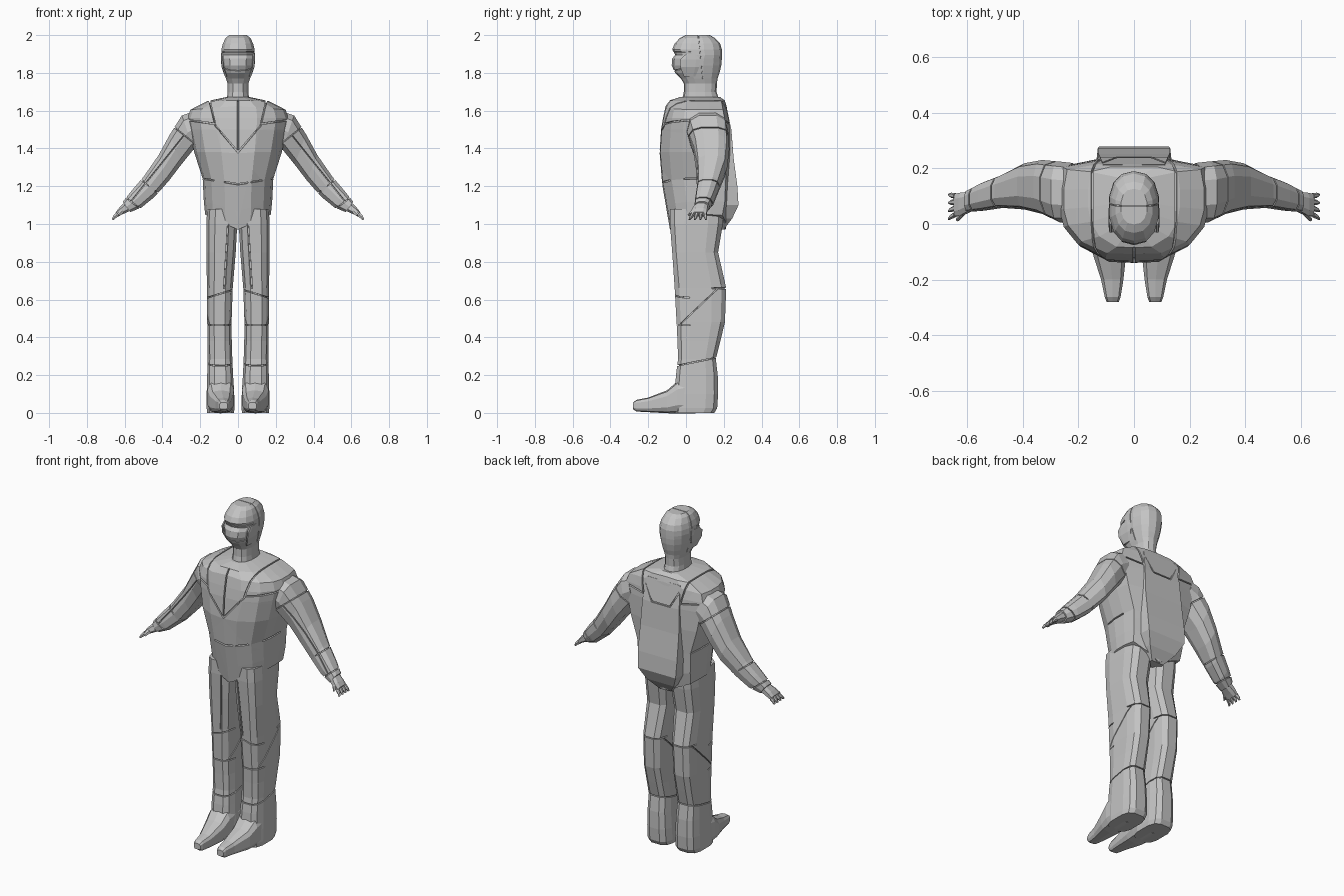
import bpy, bmesh, math
from mathutils import Vector as V

if "Cube" in bpy.data.objects:
    bpy.data.objects.remove(bpy.data.objects["Cube"])

grey = bpy.data.materials.new("plain grey")
grey.diffuse_color = (0.55, 0.55, 0.55, 1)
grey.use_nodes = True
grey.node_tree.nodes["Principled BSDF"].inputs["Base Color"].default_value = grey.diffuse_color


def oval(c, u, v, n=12, p=0.75):
    """Rounded ring around c spanned by the half axes u and v."""
    pts = []
    for i in range(n):
        a = 2 * math.pi * (i + 0.5) / n
        k, s = math.cos(a), math.sin(a)
        pts.append(V(c) + V(u) * math.copysign(abs(k) ** p, k) + V(v) * math.copysign(abs(s) ** p, s))
    m = max(abs((q - V(c)).dot(V(u))) for q in pts) / V(u).length_squared
    return [V(c) + (q - V(c)) / m for q in pts]


def slab(z, x0, x1, y0, y1, n=12, p=0.75):
    """Horizontal oval ring filling a rectangle."""
    return oval(((x0 + x1) / 2, (y0 + y1) / 2, z), ((x1 - x0) / 2, 0, 0), (0, (y1 - y0) / 2, 0), n, p)


def cut_grooves(bm, seams, width):
    """Cut each seam plane, then sink a narrow channel along the edges that pass its test."""
    planes = [(V(p), V(n).normalized(), t) for p, n, t in seams]
    for p, n, t in planes:
        bmesh.ops.bisect_plane(bm, geom=bm.verts[:] + bm.edges[:] + bm.faces[:],
                               dist=1e-5, plane_co=p, plane_no=n)
    chosen = set()
    for p, n, t in planes:
        for e in bm.edges:
            if all(abs((v.co - p).dot(n)) < 1e-4 for v in e.verts):
                m = (e.verts[0].co + e.verts[1].co) / 2
                if t(m.x, m.y, m.z):
                    chosen.add(e)
    bmesh.ops.remove_doubles(bm, verts=bm.verts[:], dist=0.003)
    chosen = [e for e in chosen if e.is_valid]
    strip = bmesh.ops.bevel(bm, geom=chosen, offset=width, offset_type='OFFSET', segments=1,
                            profile=0.5, affect='EDGES', clamp_overlap=False)["faces"]
    bmesh.ops.inset_region(bm, faces=[f for f in strip if f.is_valid], thickness=0.0005,
                           depth=-0.012 * width / 0.004, use_even_offset=False)


def loft(name, rings, seams=(), mirror=False, width=0.004):
    bm = bmesh.new()
    vs = [[bm.verts.new(p) for p in r] for r in rings]
    n = len(rings[0])
    for a, b in zip(vs, vs[1:]):
        for i in range(n):
            bm.faces.new((a[i], a[(i + 1) % n], b[(i + 1) % n], b[i]))
    bm.faces.new(vs[0][::-1])
    bm.faces.new(vs[-1])
    bmesh.ops.recalc_face_normals(bm, faces=bm.faces[:])
    if seams:
        cut_grooves(bm, seams, width)
    me = bpy.data.meshes.new(name)
    bm.to_mesh(me)
    bm.free()
    me.materials.append(grey)
    ob = bpy.data.objects.new(name, me)
    bpy.context.collection.objects.link(ob)
    if mirror:
        ob.modifiers.new("Mirror", 'MIRROR').use_axis[0] = True
    return ob


def both(p, n, test):
    """Seam repeated on the left and right."""
    return [((s * p[0], p[1], p[2]), (s * n[0], n[1], n[2]),
             lambda x, y, z, s=s: s * x > 0 and test(s * x, y, z)) for s in (1, -1)]


# torso: rounded chest, flat back, pointed lower hem
half = [(0, 0), (.38, .01), (.75, .14), (.94, .32), (1, .5), (1, .72), (.95, .94), (.5, 1), (0, 1)]
outline = half + [(-x, y) for x, y in half[-2:0:-1]]
sections = [(1.05, .174, -.085, .21, .08), (1.12, .181, -.102, .225, .05), (1.24, .187, -.126, .232, .03),
            (1.38, .232, -.14, .236, 0), (1.5, .257, -.132, .232, 0), (1.56, .268, -.122, .225, 0),
            (1.605, .252, -.108, .215, -.02), (1.65, .165, -.085, .205, -.005),
            (1.672, .062, -.03, .18, 0)]
rings = [[V((x * w, yf + t * (yb - yf), z - d * (1 - abs(x)))) for x, t in outline]
         for z, w, yf, yb, d in sections]
seams = (both((0, 0, 1.21), (-.16, 0, 1), lambda x, y, z: y < .2)
         + both((0, 0, 1.38), (-.14, 0, .12), lambda x, y, z: x < .122 and y < .05)
         + both((.12, 0, 1.52), (.13, 0, -.03), lambda x, y, z: z > 1.525)
         + both((.12, 0, 1.53), (-.02, 0, .15), lambda x, y, z: x > .12)
         + [((0, 0, 0), (1, 0, 0), lambda x, y, z: y < 0 and 1.39 < z < 1.65)])
loft("torso", rings, seams)

# raised back plate with a collar cut-out line
back = [(.97, .04, .2), (1.03, .09, .245), (1.1, .125, .278), (1.2, .13, .272), (1.35, .128, .252),
        (1.5, .122, .24), (1.63, .11, .213)]
rings = [[V((w + .014, .14, z)), V((w, yb, z)), V((-w, yb, z)), V((-w - .014, .14, z))] for z, w, yb in back]
loft("back_plate", rings,
     both((.06, 0, 1.5), (.11, 0, -.06), lambda x, y, z: z > 1.5 and y > .2)
     + [((0, 0, 1.5), (0, 0, 1), lambda x, y, z: abs(x) < .061 and y > .2)])

# head and neck
head = [(1.65, .06, -.02, .175), (1.70, .055, -.01, .16), (1.745, .055, -.01, .162), (1.77, .064, -.025, .165),
        (1.80, .073, -.055, .175), (1.84, .083, -.073, .184), (1.875, .088, -.07, .187),
        (1.895, .089, -.055, .187), (1.925, .088, -.07, .187), (1.955, .08, -.058, .178),
        (1.985, .066, -.03, .15), (2.0, .046, .0, .125)]
face = lambda x, y, z: y < .03
loft("head", [slab(z, -w, w, a, b, 14, .85) for z, w, a, b in head],
     [((0, 0, 1.91), (0, 0, 1), face), ((0, 0, 1.825), (0, -.2, 1), face),
      ((0, .085, 1.8), (0, 1, .1), lambda x, y, z: z > 1.78)], width=.002)
# cheek guards on the sides of the face
loft("cheek_guard", [slab(z, x - .012, x, a, b, 8, .6) for z, x, a, b in
                     [(1.78, .069, -.01, .05), (1.83, .087, -.03, .07), (1.87, .091, -.03, .075),
                      (1.9, .09, 0, .06)]], mirror=True)

# legs with knee and boot seams
leg = [(0, .022, .163, -.06, .15), (.025, .018, .166, -.06, .165), (.1, .02, .166, -.06, .17),
       (.2, .026, .163, -.053, .168), (.285, .03, .161, -.042, .158), (.38, .033, .161, -.045, .182),
       (.48, .034, .163, -.05, .206), (.66, .028, .164, -.06, .213), (.85, .012, .168, -.073, .17),
       (1.0, .004, .168, -.085, .195), (1.08, .003, .163, -.085, .2)]
diag = V((0, -.18, .19))
leg_seams = [((0, .05, .27), (0, -.2, 1), lambda x, y, z: True),
             ((0, 0, .465), (0, 0, 1), lambda x, y, z: y < .0),
             ((0, -.02, .48), diag, lambda x, y, z: -.03 < y < .16),
             ((.03, 0, .65), (.3, 0, 1), lambda x, y, z: y < .06),
             ((0, 0, .66), (0, 0, 1), lambda x, y, z: y > .15),
             ((.055, 0, .97), (1, 0, .06), lambda x, y, z: z > .66 and y < 0)]
loft("leg", [slab(z, a, b, c, d, 12, .62) for z, a, b, c, d in leg], leg_seams, True, .003)

# tapered boots
foot = [(.05, .022, .163, 0, .19), (-.045, .022, .161, 0, .165), (-.1, .027, .15, 0, .118),
        (-.2, .038, .118, .005, .08), (-.262, .048, .105, .008, .068), (-.28, .055, .098, .02, .055)]
loft("boot_toe", [oval(((a + b) / 2, y, (lo + hi) / 2), ((b - a) / 2, 0, 0), (0, 0, (hi - lo) / 2), 10, .6)
                  for y, a, b, lo, hi in foot], mirror=True)

# arms: upper x,z / lower x,z / y range
arm = [(.25, 1.59, .19, 1.43, .01, .215), (.297, 1.575, .235, 1.395, .01, .22),
       (.36, 1.475, .30, 1.315, .04, .226), (.42, 1.365, .365, 1.23, .055, .215),
       (.50, 1.25, .44, 1.145, .06, .175), (.56, 1.18, .51, 1.088, .05, .15),
       (.61, 1.118, .57, 1.063, .045, .122)]


def arm_ring(a, b, c, d, y0, y1, n=10, p=.75):
    return oval(((a + c) / 2, (y0 + y1) / 2, (b + d) / 2), ((a - c) / 2, 0, (b - d) / 2),
                (0, (y1 - y0) / 2, 0), n, p)


along = (.6, 0, -.75)
loft("arm", [arm_ring(*r) for r in arm],
     [((.285, 0, 1.47), along, lambda x, y, z: True),
      ((.47, 0, 1.2), along, lambda x, y, z: True),
      ((.555, 0, 1.11), along, lambda x, y, z: True),
      ((.27, 0, 1.49), (.75, 0, .6), lambda x, y, z: y < .1 and x > .3)], True, .003)

# hands
palm = [(.605, 1.11, .575, 1.068, .045, .115), (.63, 1.085, .61, 1.052, .03, .112),
        (.647, 1.063, .633, 1.04, .028, .108)]
loft("palm", [arm_ring(*r, 8, .7) for r in palm], mirror=True)
for i in range(4):
    y = .035 + i * .022
    tip = .018 + i * .029
    loft("finger", [arm_ring(.647, 1.06, .632, 1.04, y - .009, y + .009, 6, 1),
                    arm_ring(.661, 1.043, .65, 1.03, (y + tip) / 2 - .008, (y + tip) / 2 + .008, 6, 1),
                    arm_ring(.668, 1.026, .66, 1.02, tip - .004, tip + .004, 6, 1)], mirror=True)
loft("thumb", [arm_ring(.62, 1.08, .605, 1.06, .03, .05, 6, 1),
               arm_ring(.638, 1.055, .626, 1.042, .01, .024, 6, 1)], mirror=True)
